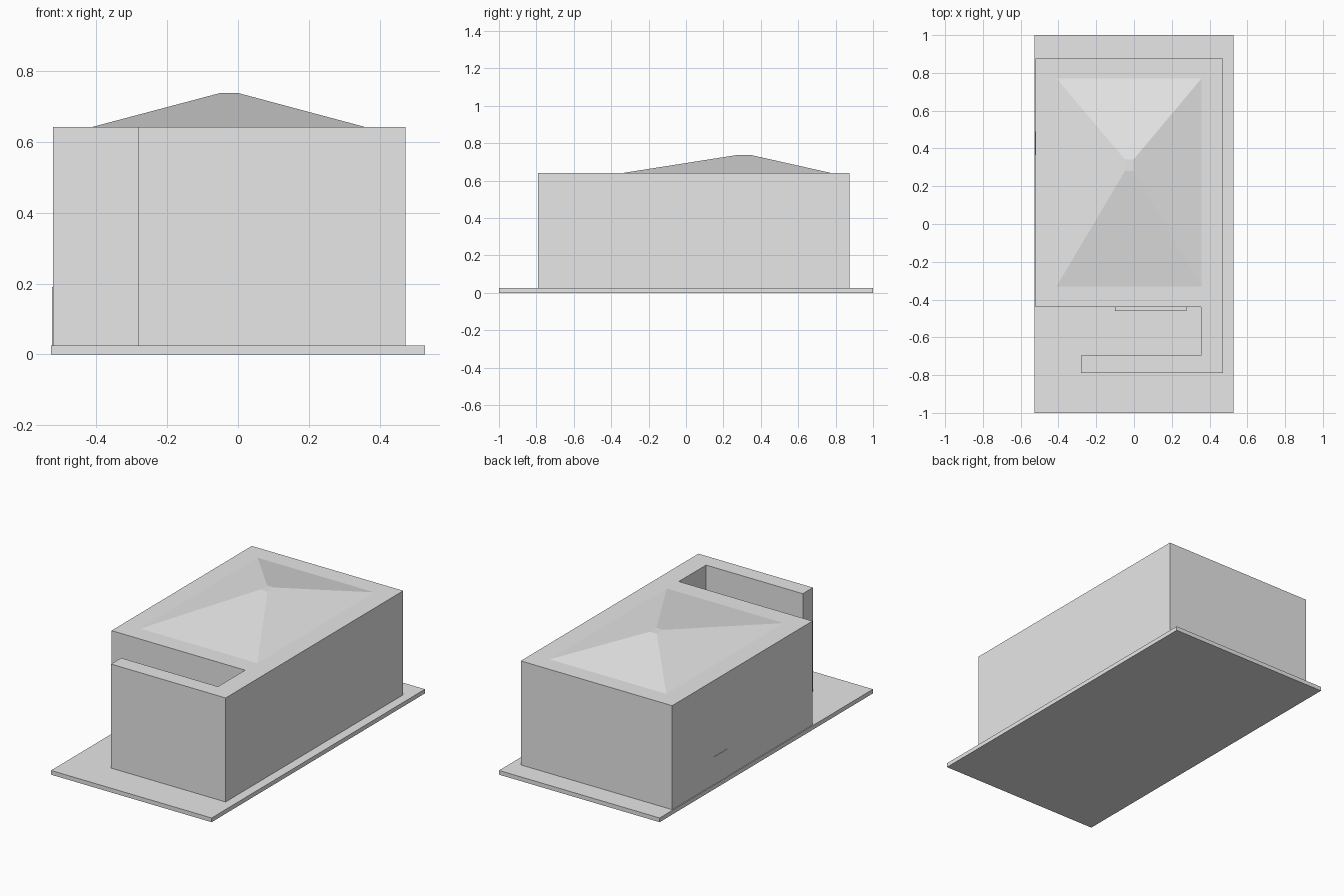
import bpy
import bmesh

cube = bpy.data.objects.get("Cube")
if cube:
    bpy.data.objects.remove(cube, do_unlink=True)

grey = bpy.data.materials.new("light_grey")
grey.use_nodes = True
colour = (0.8, 0.8, 0.8, 1)
grey.diffuse_color = colour
grey.node_tree.nodes["Principled BSDF"].inputs["Base Color"].default_value = colour


def finish(name, bm):
    bmesh.ops.recalc_face_normals(bm, faces=bm.faces)
    mesh = bpy.data.meshes.new(name)
    bm.to_mesh(mesh)
    bm.free()
    mesh.materials.append(grey)
    obj = bpy.data.objects.new(name, mesh)
    bpy.context.collection.objects.link(obj)
    return obj


def prism(name, outline, z0, z1):
    """Extrude a plan outline from z0 up to z1."""
    bm = bmesh.new()
    face = bm.faces.new([bm.verts.new((x, y, z0)) for x, y in outline])
    top = bmesh.ops.extrude_face_region(bm, geom=[face])["geom"]
    verts = [v for v in top if isinstance(v, bmesh.types.BMVert)]
    bmesh.ops.translate(bm, verts=verts, vec=(0, 0, z1 - z0))
    return finish(name, bm)


def rect(x0, x1, y0, y1):
    return [(x0, y0), (x1, y0), (x1, y1), (x0, y1)]


def hip_roof(name, base, top, z0, z1):
    """Sloped roof between a base rectangle and a small flat cap."""
    bm = bmesh.new()
    low = [bm.verts.new((x, y, z0)) for x, y in base]
    high = [bm.verts.new((x, y, z1)) for x, y in top]
    for i in range(4):
        j = (i + 1) % 4
        bm.faces.new((low[i], low[j], high[j], high[i]))
    bm.faces.new(high)
    bm.faces.new(low[::-1])
    return finish(name, bm)


GROUND = 0.025
ROOF = 0.642

# Ground slab
prism("ground_slab", rect(-0.527, 0.527, -1, 1), 0, GROUND)

# Building with a courtyard wall wrapping round the front
prism("building_walls", [
    (-0.522, 0.875), (-0.522, -0.44), (0.355, -0.44), (0.355, -0.695),
    (-0.28, -0.695), (-0.28, -0.79), (0.472, -0.79), (0.472, 0.875),
], GROUND, ROOF)

# Off-centre hipped roof
hip_roof("hipped_roof", rect(-0.41, 0.357, -0.33, 0.77),
         rect(-0.048, -0.002, 0.28, 0.342), ROOF, 0.738)

# Doors
prism("courtyard_door", rect(-0.1, 0.277, -0.461, -0.44), GROUND, 0.19)
prism("side_door", rect(-0.525, -0.522, 0.365, 0.49), GROUND, 0.19)
